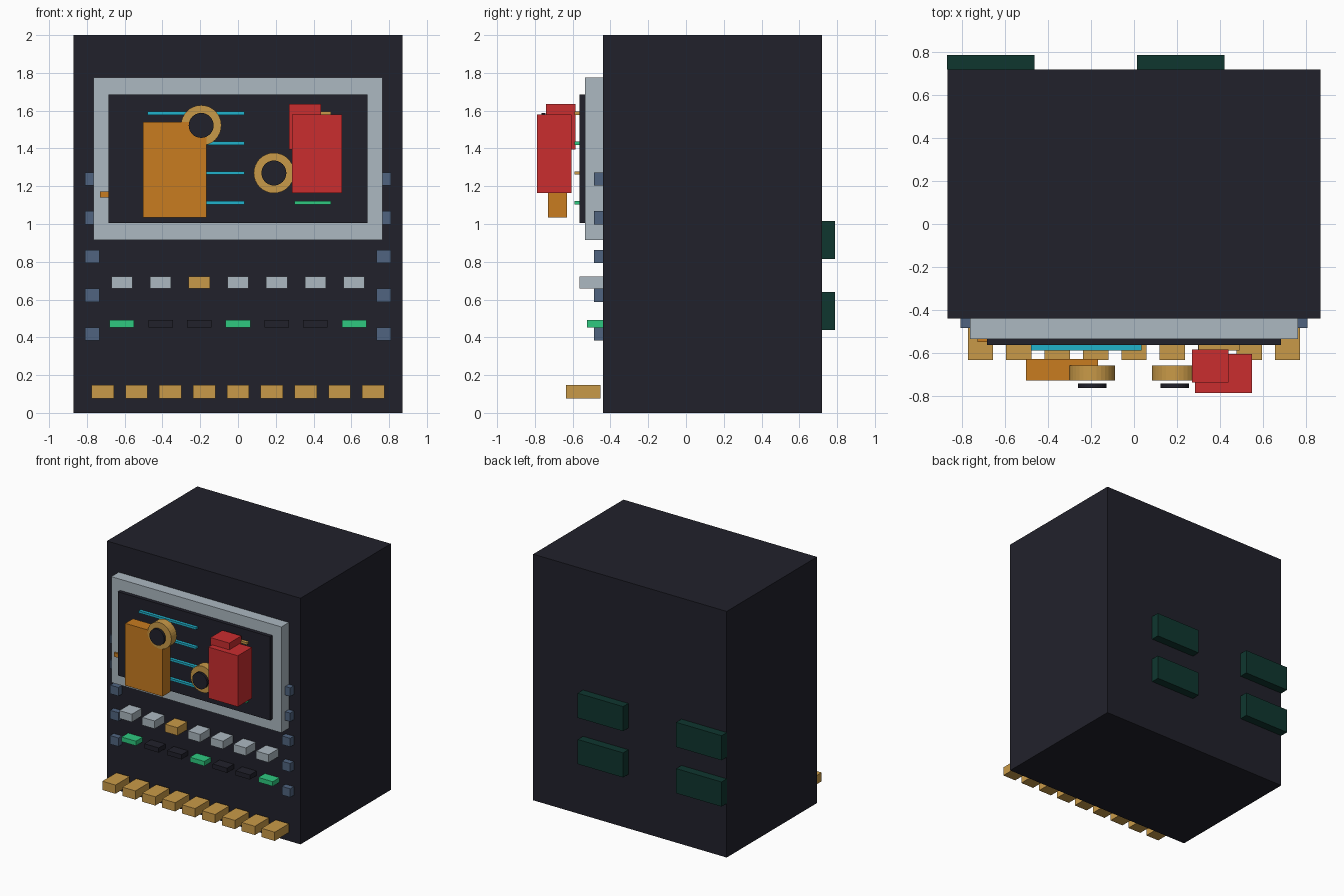
import bpy, math

cube = bpy.data.objects.get("Cube")
if cube:
    bpy.data.objects.remove(cube, do_unlink=True)


def lin(c):
    c /= 255
    return c / 12.92 if c <= 0.04045 else ((c + 0.055) / 1.055) ** 2.4


def material(name, *rgb):
    m = bpy.data.materials.new(name)
    m.use_nodes = True
    col = (*[lin(c) for c in rgb], 1)
    m.diffuse_color = col
    m.node_tree.nodes["Principled BSDF"].inputs["Base Color"].default_value = col
    return m


dark = material("charcoal", 33, 33, 43)
grey = material("light grey", 172, 184, 193)
gold = material("gold", 201, 154, 72)
orange = material("orange", 200, 124, 32)
red = material("red", 202, 45, 47)
green = material("bright green", 46, 201, 128)
cyan = material("cyan", 32, 178, 204)
slate = material("slate blue", 80, 100, 128)
pine = material("dark green", 15, 54, 47)


def box(name, mat, x, y, z):
    """Box from (min, max) spans on each axis."""
    spans = (x, y, z)
    bpy.ops.mesh.primitive_cube_add(size=1, location=[(a + b) / 2 for a, b in spans])
    o = bpy.context.object
    o.name = name
    o.scale = [b - a for a, b in spans]
    bpy.ops.object.transform_apply(location=False, rotation=False, scale=True)
    o.data.materials.append(mat)
    return o


def around(c, size):
    return (c - size / 2, c + size / 2)


def disc(name, mat, x, z, r, y):
    bpy.ops.mesh.primitive_cylinder_add(
        vertices=32, radius=r, depth=y[1] - y[0],
        location=(x, sum(y) / 2, z), rotation=(math.pi / 2, 0, 0))
    o = bpy.context.object
    o.name = name
    o.data.materials.append(mat)


FRONT = -0.44

# Cabinet, bezel and screen
box("cabinet", dark, (-0.87, 0.87), (FRONT, 0.72), (0, 2))
box("screen_bezel", grey, (-0.765, 0.765), (-0.535, FRONT), (0.915, 1.775))
box("screen", dark, (-0.685, 0.685), (-0.565, -0.53), (1.005, 1.685))
box("bezel_tab", orange, (-0.73, -0.66), (-0.55, -0.5), (1.14, 1.172))

# Thin readout bars on the screen
for i in range(4):
    z = around(1.586 - i * 0.158, 0.018)
    box(f"long_bar_{i}", cyan, (-0.48, 0.035), (-0.59, -0.56), z)
    box(f"short_bar_{i}", green if i % 2 else gold, (0.3, 0.492), (-0.59, -0.56), z)

# Blocks and dials in front of the screen
box("orange_block", orange, (-0.503, -0.167), (-0.73, -0.63), (1.035, 1.54))
box("red_block", red, (0.285, 0.55), (-0.788, -0.607), (1.165, 1.58))
box("red_cap", red, (0.27, 0.44), (-0.74, -0.585), (1.395, 1.635))
for i, (x, z) in enumerate([(-0.195, 1.522), (0.19, 1.27)]):
    disc(f"dial_{i}", gold, x, z, 0.107, (-0.73, -0.66))
    disc(f"dial_centre_{i}", dark, x, z, 0.066, (-0.764, -0.744))

# Side studs
for side in (-1, 1):
    for i in range(5):
        box(f"stud_{side}_{i}", slate, around(side * 0.772, 0.075),
            (-0.486, FRONT), around(0.418 + i * 0.205, 0.07))

# Button row and indicator row
for i in range(7):
    x = (i - 3) * 0.205
    box(f"button_{i}", gold if i == 2 else grey, around(x, 0.112),
        (-0.565, FRONT), around(0.691, 0.064))
    box(f"indicator_{i}", dark if i % 3 else green, around(x, 0.13),
        (-0.525, FRONT), around(0.472, 0.038))

# Bottom key row
for i in range(9):
    box(f"key_{i}", gold, around((i - 4) * 0.179, 0.118), (-0.635, -0.453), (0.077, 0.148))

# Rear panels
for i, x in enumerate([-0.667, 0.218]):
    for j, z in enumerate([0.54, 0.916]):
        box(f"rear_panel_{i}_{j}", pine, around(x, 0.408), (0.72, 0.788), around(z, 0.2))
